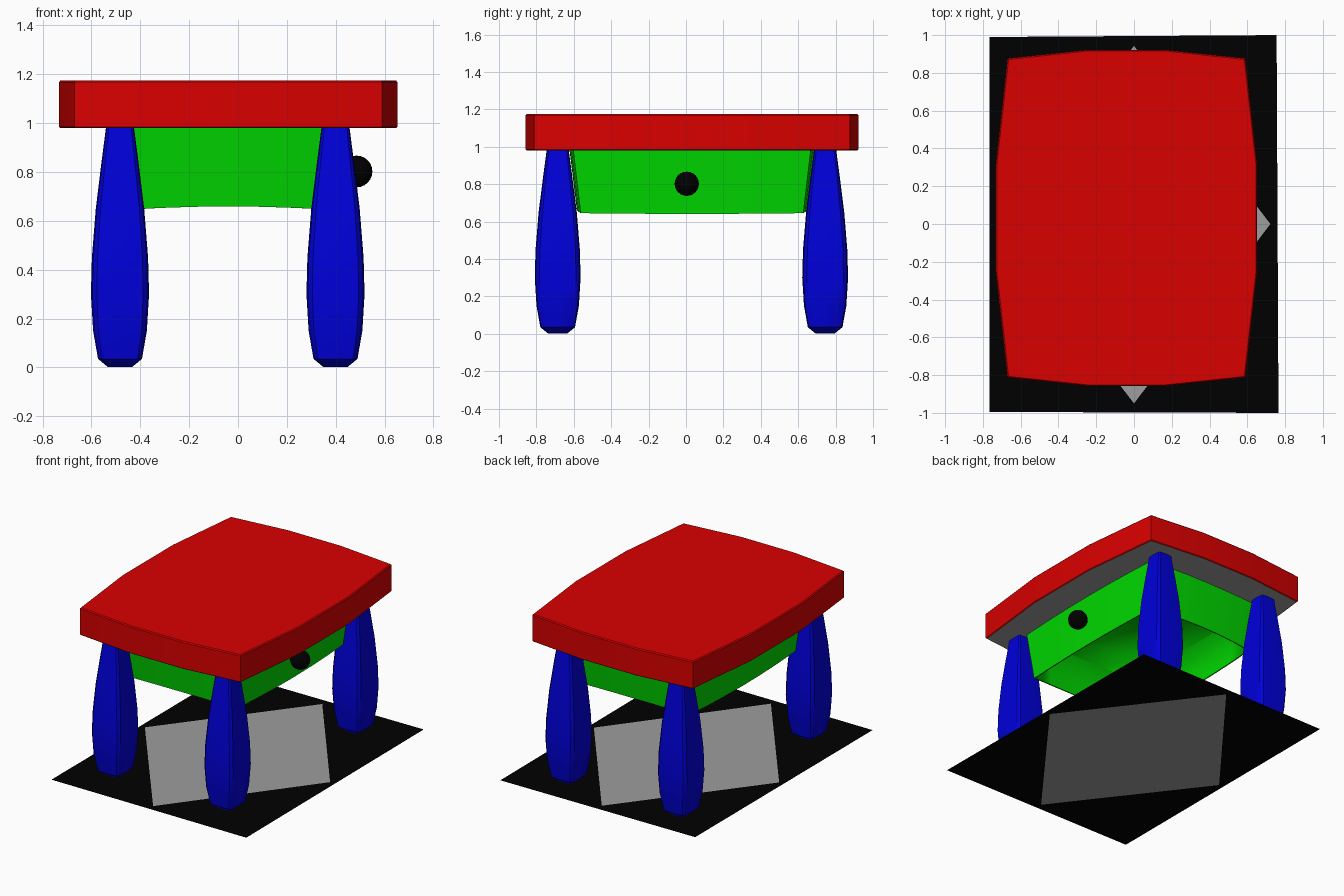
import bpy, bmesh, math
from mathutils import Vector

if "Cube" in bpy.data.objects:
    bpy.data.objects.remove(bpy.data.objects["Cube"])


def material(name, rgb):
    m = bpy.data.materials.new(name)
    m.diffuse_color = (*rgb, 1)
    m.use_nodes = True
    m.node_tree.nodes["Principled BSDF"].inputs["Base Color"].default_value = m.diffuse_color
    return m


RED = material("red", (0.70, 0, 0))
GREEN = material("green", (0, 0.70, 0))
BLUE = material("blue", (0, 0, 0.70))
BLACK = material("black", (0, 0, 0))
GREY = material("grey", (0.34, 0.34, 0.34))


def finish(name, bm, mats, smooth=None):
    me = bpy.data.meshes.new(name)
    bm.to_mesh(me)
    bm.free()
    ob = bpy.data.objects.new(name, me)
    bpy.context.collection.objects.link(ob)
    for m in mats:
        me.materials.append(m)
    if smooth:
        bpy.ops.object.select_all(action='DESELECT')
        ob.select_set(True)
        bpy.context.view_layer.objects.active = ob
        bpy.ops.object.shade_smooth_by_angle(angle=math.radians(smooth))
    return ob


def bulged_ring(c, hx, hy, bx, by, z, n=6, zx=0, zy=0):
    """Rectangle whose sides bow outwards (bx, by) and up or down (zx, zy)."""
    pts = []
    for side in range(4):
        for i in range(n):
            t = -1 + 2 * i / n
            k = 1 - t * t
            x, y, dz = ((hx + bx * k, hy * t, zx * k), (-hx * t, hy + by * k, zy * k),
                        (-hx - bx * k, -hy * t, zx * k), (hx * t, -hy - by * k, zy * k))[side]
            pts.append((c[0] + x, c[1] + y, z + dz))
    return pts


def loft(rings, bottom=True, top=True):
    """Skin rings in order and cap the ends."""
    bm = bmesh.new()
    vs = [[bm.verts.new(p) for p in r] for r in rings]
    n = len(vs[0])
    for a, b in zip(vs, vs[1:]):
        for i in range(n):
            j = (i + 1) % n
            bm.faces.new((a[i], a[j], b[j], b[i]))
    if bottom:
        bm.faces.new(vs[0][::-1])
    if top:
        bm.faces.new(vs[-1])
    bm.normal_update()
    return bm


C = Vector((-0.040, 0.032))

# Table top, grey underneath
bm = loft([bulged_ring(C, 0.63 - d, 0.845 - d, 0.070, 0.050, z, n=3)
           for z, d in ((0.98, 0.005), (0.985, 0), (1.168, 0), (1.175, 0.006))])
for f in bm.faces:
    f.material_index = 1 if f.normal.z < -0.95 else 0
finish("table_top", bm, [RED, GREY], 20)

# Drawer box: tapered walls with a thin rim, and a smooth lining open from below
rim = bulged_ring(C, 0.417, 0.587, 0.02, 0.02, 0.645, zx=-0.004, zy=0.014)
bm = loft([rim,
           bulged_ring(C, 0.425, 0.595, 0.02, 0.02, 0.645, zx=-0.004, zy=0.014),
           bulged_ring(C, 0.455, 0.635, 0.02, 0.02, 0.985)], bottom=False)
finish("drawer_box", bm, [GREEN], 40)
bm = loft([bulged_ring(C, 0.425, 0.595, 0.02, 0.02, 0.955), rim], top=False)
finish("drawer_box_lining", bm, [GREEN], 120)

# Legs: rounded square section, swelling towards the foot
PROFILE = ((0.002, 0.05), (0.035, 0.09), (0.15, 0.11), (0.3, 0.119), (0.45, 0.115),
           (0.65, 0.099), (0.83, 0.077), (0.985, 0.057))
SECTION = ((1, 0), (0.95, 0.8), (0.8, 0.95))


def leg_ring(cx, cy, r, z):
    pts = []
    for q in range(4):
        for x, y in SECTION:
            for _ in range(q):
                x, y = -y, x
            pts.append((cx + r * x, cy + r * y * 1.03, z))
    return pts


for sx, side in ((-1, "left"), (1, "right")):
    for sy, end in ((-1, "front"), (1, "back")):
        cx, cy = -0.042 + 0.441 * sx, 0.029 + 0.715 * sy
        finish(f"{end}_{side}_leg", loft([leg_ring(cx, cy, r, z) for z, r in PROFILE]), [BLUE], 40)

# Drawer knob
bm = bmesh.new()
bmesh.ops.create_uvsphere(bm, u_segments=20, v_segments=12, radius=0.065)
bmesh.ops.translate(bm, verts=bm.verts, vec=(0.485, 0.004, 0.802))
finish("drawer_knob", bm, [BLACK], 60)

# Rug with grey diamond
bm = bmesh.new()
corners = [bm.verts.new((x, y, 0)) for x, y in
           ((0.765, -1), (0.755, 1), (-0.765, 0.99), (-0.765, -0.995))]
tips = [bm.verts.new((x, y, 0)) for x, y in ((0.722, 0), (0, 0.943), (-0.73, 0), (0, -0.95))]
for i in range(4):
    bm.faces.new((corners[i], corners[(i + 1) % 4], tips[i]))
    bm.faces.new((corners[i], tips[i], tips[i - 1]))
bm.faces.new(tips).material_index = 1
finish("rug", bm, [BLACK, GREY])
